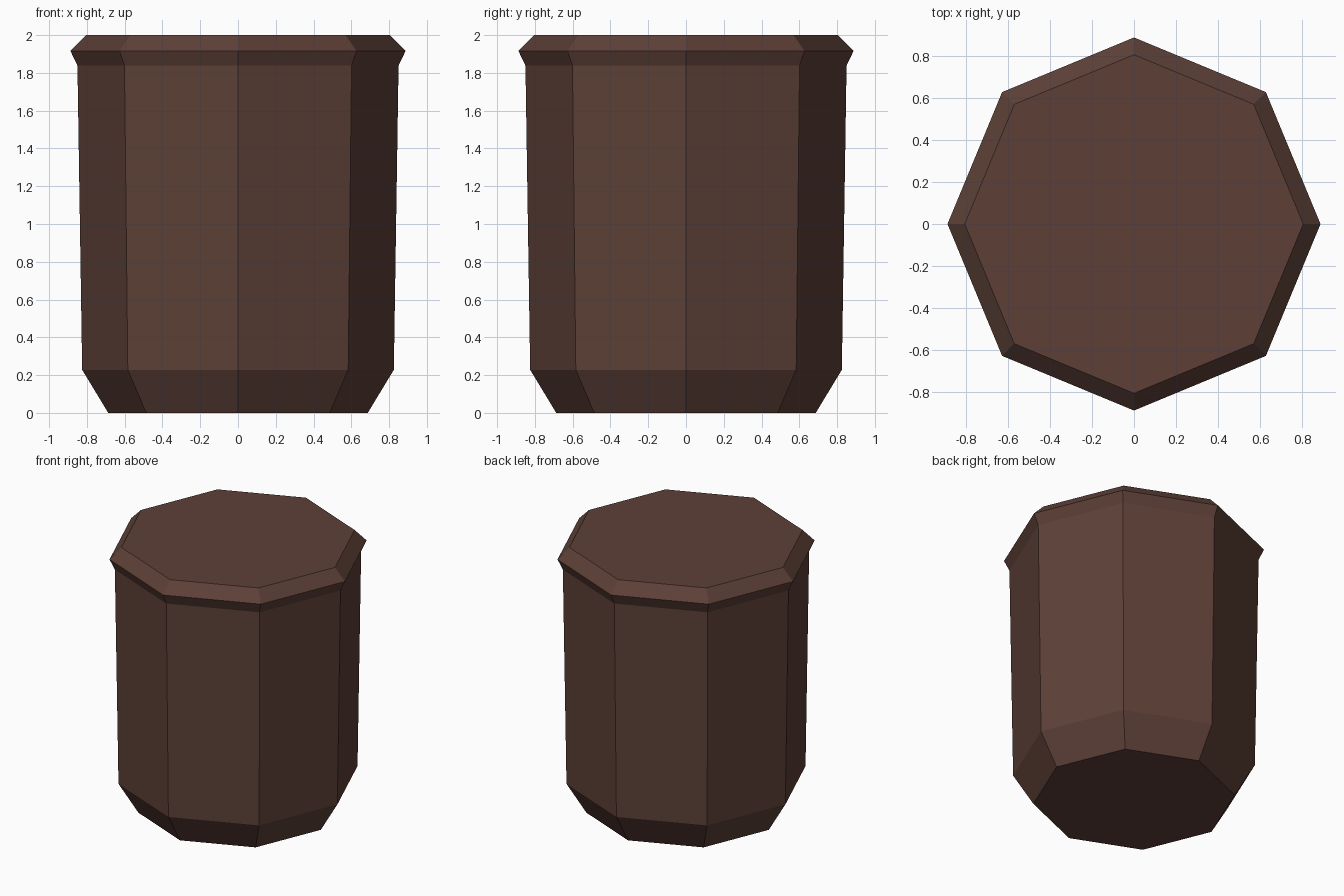
import bpy
import bmesh
from math import cos, sin, tau

if "Cube" in bpy.data.objects:
    bpy.data.objects.remove(bpy.data.objects["Cube"], do_unlink=True)

SIDES = 8
# Radius and height of each ring: foot, base bevel, wall top, rim edge, lid edge
PROFILE = [(0.687, 0), (0.825, 0.228), (0.85, 1.838), (0.887, 1.916), (0.805, 2)]


def make_material(name, colour):
    mat = bpy.data.materials.new(name)
    mat.use_nodes = True
    mat.diffuse_color = colour
    mat.node_tree.nodes["Principled BSDF"].inputs["Base Color"].default_value = colour
    return mat


def lathe(name, profile, mat):
    """Turn a profile into a closed, flat-sided solid."""
    bm = bmesh.new()
    rings = [[bm.verts.new((r * cos(tau * i / SIDES), r * sin(tau * i / SIDES), z))
              for i in range(SIDES)] for r, z in profile]
    for low, high in zip(rings, rings[1:]):
        for i in range(SIDES):
            j = (i + 1) % SIDES
            bm.faces.new((low[i], low[j], high[j], high[i]))
    bm.faces.new(rings[0][::-1])
    bm.faces.new(rings[-1])
    mesh = bpy.data.meshes.new(name)
    bm.to_mesh(mesh)
    bm.free()
    mesh.materials.append(mat)
    obj = bpy.data.objects.new(name, mesh)
    bpy.context.collection.objects.link(obj)
    return obj


# Octagonal container with a bevelled foot and a flared rim
brown = make_material("dark brown", (0.109, 0.051, 0.038, 1))
lathe("octagonal_pot", PROFILE, brown)
